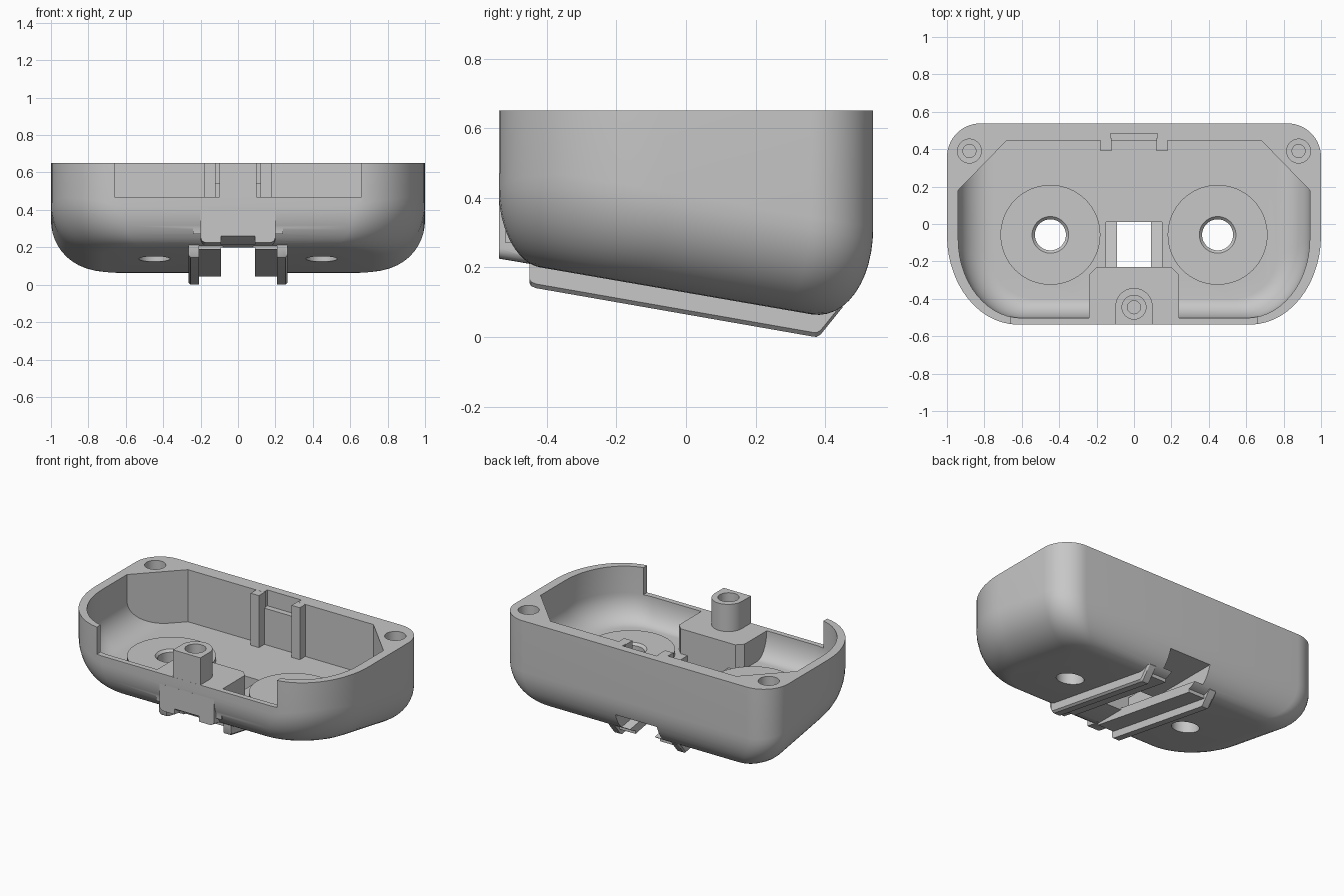
import bpy, bmesh, math
from mathutils import Vector

if "Cube" in bpy.data.objects:
    bpy.data.objects.remove(bpy.data.objects["Cube"])

grey = bpy.data.materials.new("grey plastic")
grey.diffuse_color = (0.57, 0.57, 0.57, 1)
grey.use_nodes = True
grey.node_tree.nodes["Principled BSDF"].inputs["Base Color"].default_value = grey.diffuse_color
TOP, FLOOR, SEAT = 0.65, 0.305, 0.335


def under(y):
    """Height of the tilted underside."""
    return 0.2 - 0.173 * (y + 0.42)


def make(name, rings):
    """Closed solid lofted through rings of equal length."""
    bm = bmesh.new()
    vs = [[bm.verts.new(p) for p in r] for r in rings]
    n = len(vs[0])
    for a, b in zip(vs, vs[1:]):
        for i in range(n):
            j = (i + 1) % n
            bm.faces.new((a[i], a[j], b[j], b[i]))
    bm.faces.new(vs[0][::-1])
    bm.faces.new(vs[-1])
    bmesh.ops.recalc_face_normals(bm, faces=bm.faces)
    me = bpy.data.meshes.new(name)
    bm.to_mesh(me)
    bm.free()
    me.materials.append(grey)
    ob = bpy.data.objects.new(name, me)
    bpy.context.collection.objects.link(ob)
    return ob


def prism(name, pts, z0, z1):
    return make(name, [[(x, y, z) for x, y in pts] for z in (z0, z1)])


def box(name, x0, x1, y0, y1, z0, z1):
    return prism(name, [(x0, y0), (x1, y0), (x1, y1), (x0, y1)], z0, z1)


def side_prism(name, pts, xs):
    """Profile in y and z, extruded along x."""
    return make(name, [[(x, y, z) for y, z in pts] for x in xs])


def turned(name, cx, cy, steps, n=48):
    """Round solid from (radius, z) steps."""
    return make(name, [[(cx + r * math.cos(math.tau * i / n),
                         cy + r * math.sin(math.tau * i / n), z) for i in range(n)]
                       for r, z in steps])


def outline(xh, fy, fx, yf, by, bx, yb, chamfer=False, n=14):
    """Plan shape with elliptical front corners and round or chamfered back corners."""
    half = []
    for i in range(n + 1):
        a = math.pi / 2 * i / n
        half.append((fx + (xh - fx) * math.sin(a), fy + (yf - fy) * math.cos(a)))
    for i in range(n + 1):
        a, t = math.pi / 2 * i / n, i / n
        if chamfer:
            half.append((xh + (bx - xh) * t, by + (yb - by) * t))
        else:
            half.append((bx + (xh - bx) * math.cos(a), by + (yb - by) * math.sin(a)))
    return [Vector(p) for p in half + [(-x, y) for x, y in reversed(half)]]


def bowl(name, low, high, z_at, rise, top, n=12):
    """Shell with rounded lower edge between two plan shapes."""
    rings = []
    for k in range(n + 1):
        a = math.pi / 2 * k / n
        ring = []
        for p, q in zip(low, high):
            m = p.lerp(q, math.sin(a))
            ring.append((m.x, m.y, z_at(m.y) + rise((q - p).length) * (1 - math.cos(a))))
        rings.append(ring)
    rings.append([(q.x, q.y, top) for q in high])
    return make(name, rings)


# Outer tray
body = bowl("tray_body",
            outline(0.72, -0.18, 0.5, -0.42, 0.25, 0.6, 0.36),
            outline(1, -0.06, 0.62, -0.538, 0.358, 0.82, 0.538),
            under, lambda d: min(0.28, d + 0.03), TOP)


def apply(other, op):
    m = body.modifiers.new("bool", 'BOOLEAN')
    m.operation, m.object, m.solver = op, other, 'EXACT'
    bpy.context.view_layer.objects.active = body
    bpy.ops.object.modifier_apply(modifier=m.name)
    bpy.data.objects.remove(other)


def cut(ob):
    apply(ob, 'DIFFERENCE')


def add(ob):
    apply(ob, 'UNION')


# Inner cavity, front opening and recess in the back wall
cut(bowl("cavity",
         outline(0.76, -0.18, 0.52, -0.4, 0.365, 0.68, 0.447, True),
         outline(0.94, -0.08, 0.6, -0.503, 0.18, 0.68, 0.447, True),
         lambda y: FLOOR, lambda d: 0.17, 0.8))
cut(box("front_opening", -0.66, 0.66, -0.7, -0.42, 0.47, 0.8))
cut(box("back_recess", -0.125, 0.125, 0.4, 0.485, 0.545, 0.8))

# Front platform, screw post and lower front block
add(prism("platform", [(-0.24, -0.518), (0.24, -0.518), (0.24, -0.27), (0.2, -0.23),
                       (-0.2, -0.23), (-0.24, -0.27)], 0.27, 0.47))
arc = [(0.1 * math.cos(math.pi * i / 20), -0.442 + 0.1 * math.sin(math.pi * i / 20))
       for i in range(21)]
add(prism("post", [(-0.1, -0.5375), (0.1, -0.5375)] + arc, 0.44, TOP))
front = []
for s in (1, -1):
    seq = [(0.2 - 0.03 * (1 - math.cos(a)), 0.255 - 0.03 * math.sin(a))
           for a in (math.pi / 2 * i / 5 for i in range(6))]
    corner = [(0.2, 0.4)] + seq
    front += [(s * x, z) for x, z in (corner if s == 1 else corner[::-1])]
add(make("front_block", [[(x, y, z - dz) for x, z in front]
                         for y, dz in ((-0.5375, 0), (-0.42, 0.02))]))

# Underside rail profile, slightly smaller at its outer side to soften the edge
rail = [(-0.45, 0.215), (-0.45, 0.155), (-0.445, 0.146), (-0.43, 0.14),
        (0.365, 0.001), (0.375, 0), (0.387, 0.007), (0.45, 0.085), (0.45, 0.2), (-0.3, 0.23)]
rail_in = [(y, z + (0.012 if 0 < i < 8 else 0)) for i, (y, z) in enumerate(rail)]
for s in (-1, 1):
    # Raised round seats and the ribs on the back wall
    add(turned("seat", s * 0.447, -0.058, [(0.267, 0.25), (0.267, SEAT)], 64))
    add(box("rib", s * 0.15 - 0.03, s * 0.15 + 0.03, 0.39, 0.46, 0.28, TOP - 0.0005))
    # Underside rail and the inner lip beside it
    xs = [s * x for x in (0.208, 0.253, 0.265)]
    add(make("rail", [[(x, y, z) for y, z in p] for x, p in zip(xs, (rail, rail, rail_in))]))
    add(side_prism("lip", [(-0.44, under(-0.44) - 0.015), (0.4, under(0.4) - 0.015),
                           (0.4, 0.19), (-0.44, 0.23)], (s * 0.08, s * 0.215)))

# Slot along the underside, its wider upper part and the window in the floor
cut(side_prism("slot", [(-0.6, -0.1), (0.6, -0.1), (0.6, 0.2), (-0.45, 0.2),
                        (-0.535, 0.26), (-0.6, 0.3)], (-0.09, 0.09)))
cut(side_prism("wide_slot", [(-0.12, under(-0.12) + 0.045), (0.7, under(0.7) + 0.045),
                             (0.7, 0.2), (-0.12, 0.2)], (-0.152, 0.152)))
cut(side_prism("window", [(-0.23, under(-0.23) + 0.045), (0.012, under(0.012) + 0.045),
                          (0.012, 0.46), (-0.23, 0.46)], (-0.15, 0.15)))
cut(box("window_centre", -0.0905, 0.0905, -0.2295, 0.0115, 0, 0.45))

# Cable holes and screw holes
for s in (-1, 1):
    cut(turned("cable_hole", s * 0.447, -0.058,
               [(0.083, 0), (0.083, SEAT - 0.015), (0.098, SEAT + 0.0001), (0.098, 0.46)]))
for x, y in ((-0.88, 0.39), (0.88, 0.39), (0, -0.445)):
    cut(turned("screw_hole", x, y, [(0.035, 0.45), (0.035, 0.55), (0.064, 0.551), (0.064, 0.8)], 32))

bpy.ops.object.select_all(action='DESELECT')
body.select_set(True)
bpy.context.view_layer.objects.active = body
bpy.ops.object.shade_smooth_by_angle(angle=math.radians(30))
